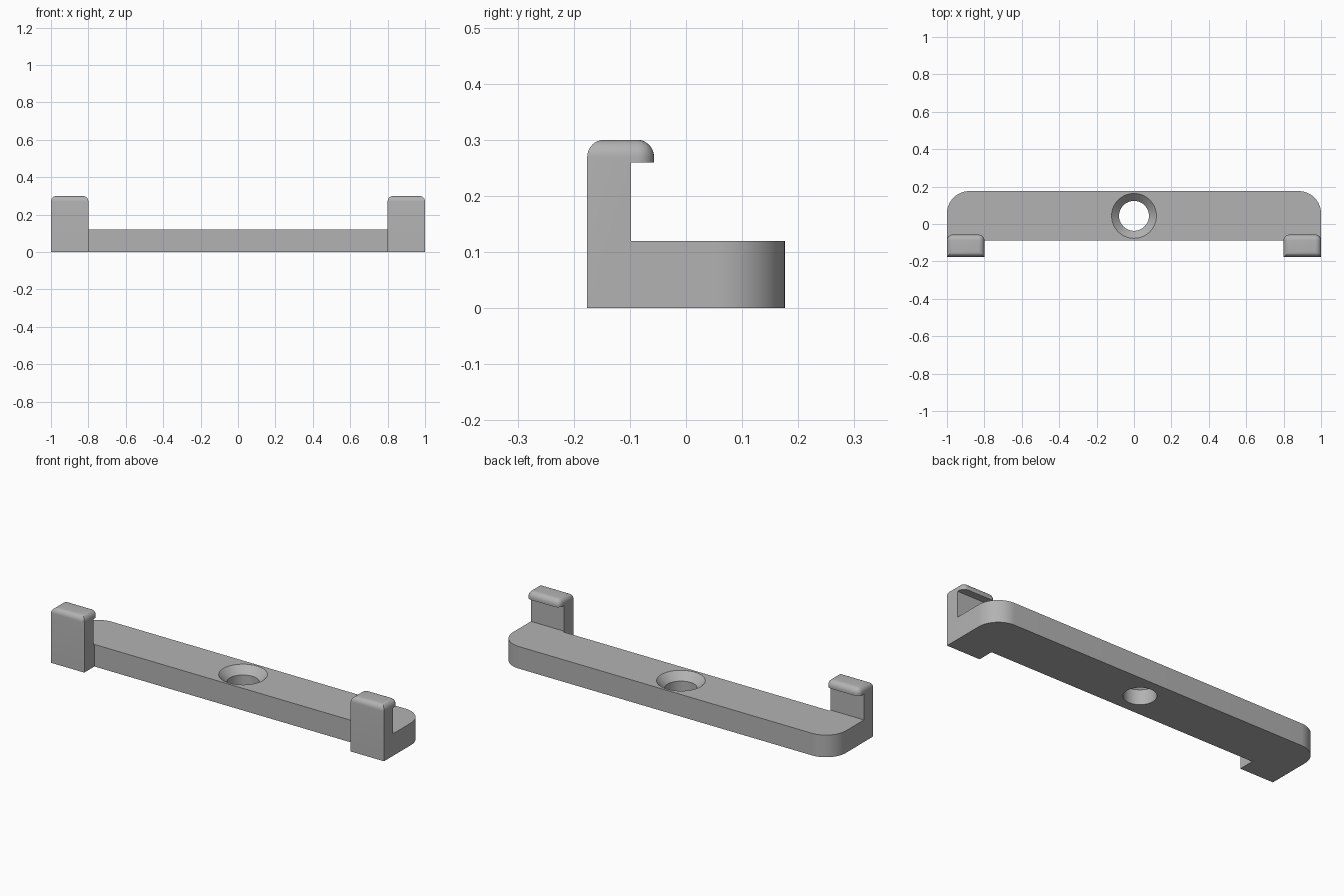
import bpy, bmesh, math
from mathutils import Vector

cube = bpy.data.objects.get("Cube")
if cube:
    bpy.data.objects.remove(cube, do_unlink=True)

FRONT, BACK = -0.176, 0.176
BAR_FRONT, POST_BACK, LIP_BACK = -0.089, -0.098, -0.057
BAR_TOP, LIP_BOTTOM, CLIP_TOP = 0.12, 0.26, 0.30
CLIP_INNER = 0.8

grey = bpy.data.materials.new("plain_grey")
grey.use_nodes = True
colour = (0.45, 0.45, 0.45, 1)
grey.diffuse_color = colour
grey.node_tree.nodes["Principled BSDF"].inputs["Base Color"].default_value = colour


def prism(name, points, direction, rounded=None, radius=0.0, segments=8):
    """Extrude a flat outline, then round the edges picked by a rule."""
    bm = bmesh.new()
    face = bm.faces.new([bm.verts.new(p) for p in points])
    moved = bmesh.ops.extrude_face_region(bm, geom=[face])["geom"]
    bmesh.ops.translate(bm, vec=direction,
                        verts=[v for v in moved if isinstance(v, bmesh.types.BMVert)])
    bmesh.ops.recalc_face_normals(bm, faces=bm.faces)
    if rounded:
        edges = [e for e in bm.edges if rounded(e.verts[0].co, e.verts[1].co)]
        bmesh.ops.bevel(bm, geom=edges, offset=radius, segments=segments,
                        profile=0.5, affect='EDGES', clamp_overlap=True)
    mesh = bpy.data.meshes.new(name)
    bm.to_mesh(mesh)
    bm.free()
    mesh.materials.append(grey)
    obj = bpy.data.objects.new(name, mesh)
    bpy.context.collection.objects.link(obj)
    return obj


def combine(target, other, operation):
    """Apply a boolean and remove the helper."""
    mod = target.modifiers.new(operation.title(), 'BOOLEAN')
    mod.operation, mod.object, mod.solver = operation, other, 'EXACT'
    bpy.context.view_layer.objects.active = target
    bpy.ops.object.modifier_apply(modifier=mod.name)
    bpy.data.objects.remove(other, do_unlink=True)


# Bar with rounded back corners
bar = prism("mounting_bar",
            [(-1, POST_BACK - 0.03, 0), (-CLIP_INNER, POST_BACK - 0.03, 0),
             (-CLIP_INNER, BAR_FRONT, 0), (CLIP_INNER, BAR_FRONT, 0),
             (CLIP_INNER, POST_BACK - 0.03, 0), (1, POST_BACK - 0.03, 0),
             (1, BACK, 0), (-1, BACK, 0)],
            Vector((0, 0, BAR_TOP)),
            lambda a, b: min(a.y, b.y) > 0.1 and abs(a.z - b.z) > 0.1,
            0.12, 16)

# Hooked clips at both ends, with softened tops and lips
profile = [(FRONT, 0), (POST_BACK, 0), (POST_BACK, LIP_BOTTOM),
           (LIP_BACK, LIP_BOTTOM), (LIP_BACK, CLIP_TOP), (FRONT, CLIP_TOP)]


def soft_edge(a, b):
    on_top = min(a.z, b.z) > CLIP_TOP - 0.001
    lip_corner = min(a.y, b.y) > LIP_BACK - 0.001 and abs(a.z - b.z) > 0.01
    return on_top or lip_corner


for side, start in (("right", -1), ("left", CLIP_INNER)):
    clip = prism(side + "_clip", [(start, y, z) for y, z in profile],
                 Vector((1 - CLIP_INNER, 0, 0)), soft_edge, 0.03)
    combine(bar, clip, 'UNION')

# Countersunk screw hole, turned from a profile
bm = bmesh.new()
outline = [(0, -0.1), (0.08, -0.1), (0.08, BAR_TOP - 0.04),
           (0.12, BAR_TOP), (0.12, 0.2), (0, 0.2)]
verts = [bm.verts.new((r, 0, z)) for r, z in outline]
edges = [bm.edges.new(pair) for pair in zip(verts, verts[1:])]
bmesh.ops.spin(bm, geom=verts + edges, cent=(0, 0, 0), axis=(0, 0, 1),
               angle=math.tau, steps=64)
bmesh.ops.remove_doubles(bm, verts=bm.verts, dist=0.0001)
bmesh.ops.recalc_face_normals(bm, faces=bm.faces)
mesh = bpy.data.meshes.new("screw_hole_cutter")
bm.to_mesh(mesh)
bm.free()
mesh.materials.append(grey)
cutter = bpy.data.objects.new("screw_hole_cutter", mesh)
cutter.location.y = (BAR_FRONT + BACK) / 2
cutter.hide_render = True
bpy.context.collection.objects.link(cutter)
bpy.context.view_layer.update()
combine(bar, cutter, 'DIFFERENCE')

# Merge coplanar pieces and smooth the rounded areas
bm = bmesh.new()
bm.from_mesh(bar.data)
bmesh.ops.remove_doubles(bm, verts=bm.verts, dist=0.00005)
bmesh.ops.dissolve_limit(bm, angle_limit=0.005, verts=bm.verts, edges=bm.edges)
bm.to_mesh(bar.data)
bm.free()
bpy.ops.object.select_all(action='DESELECT')
bar.select_set(True)
bpy.context.view_layer.objects.active = bar
bpy.ops.object.shade_smooth_by_angle(angle=math.radians(30))
